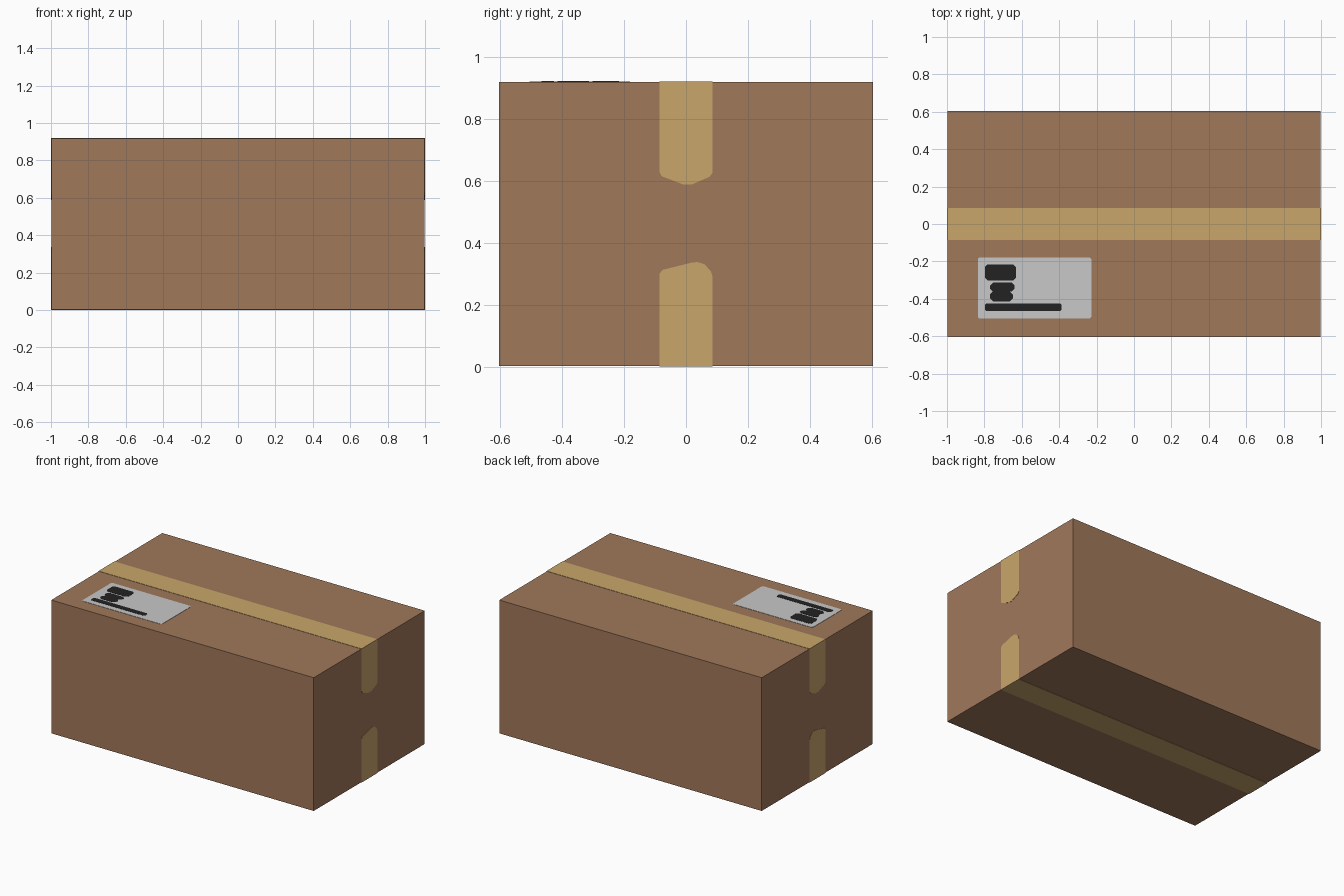
import bpy, bmesh
from mathutils import Vector

if "Cube" in bpy.data.objects:
    bpy.data.objects.remove(bpy.data.objects["Cube"])

L, W, H = 1.0, 0.603, 0.92      # half length, half width, height
T = 0.002                       # tape / label thickness
TAPE = 0.086                    # half tape width


def material(name, rgb):
    m = bpy.data.materials.new(name)
    lin = [((c / 255 + 0.055) / 1.055) ** 2.4 for c in rgb]
    m.diffuse_color = (*lin, 1)
    m.use_nodes = True
    m.node_tree.nodes["Principled BSDF"].inputs["Base Color"].default_value = m.diffuse_color
    return m


cardboard = material("cardboard brown", (160, 120, 90))
tan = material("tape tan", (201, 166, 107))
grey = material("label grey", (200, 200, 200))
black = material("ink black", (34, 34, 34))


def plate(name, points, offset, mat):
    """Thin slab: 3D outline pushed out along offset."""
    bm = bmesh.new()
    face = bm.faces.new([bm.verts.new(p) for p in points])
    ext = bmesh.ops.extrude_face_region(bm, geom=[face], use_keep_orig=True)
    verts = [v for v in ext["geom"] if isinstance(v, bmesh.types.BMVert)]
    bmesh.ops.translate(bm, verts=verts, vec=Vector(offset))
    bmesh.ops.recalc_face_normals(bm, faces=bm.faces)
    me = bpy.data.meshes.new(name)
    bm.to_mesh(me)
    bm.free()
    me.materials.append(mat)
    ob = bpy.data.objects.new(name, me)
    bpy.context.collection.objects.link(ob)
    return ob


def chamfered(x0, x1, y0, y1, c, z):
    return [(x0 + c, y0, z), (x1 - c, y0, z), (x1, y0 + c, z), (x1, y1 - c, z),
            (x1 - c, y1, z), (x0 + c, y1, z), (x0, y1 - c, z), (x0, y0 + c, z)]


def rect(x, y, z):
    return [(-x, -y, z), (x, -y, z), (x, y, z), (-x, y, z)]


# cardboard box
plate("box", rect(L - T, W, T), (0, 0, H - 2 * T), cardboard)

# tape along the top and bottom seams
plate("top_tape", rect(L, TAPE, H - T), (0, 0, T), tan)
plate("bottom_tape", rect(L, TAPE, 0), (0, 0, T), tan)

# torn tape ends folded down and up on both short sides
upper = [(-TAPE, H - T), (-TAPE, 0.628), (-0.078, 0.614), (-0.01, 0.588),
         (0.02, 0.588), (0.076, 0.612), (TAPE, 0.626), (TAPE, H - T)]
lower = [(-TAPE, T), (-TAPE, 0.298), (-0.076, 0.312), (0.02, 0.336),
         (0.038, 0.337), (0.06, 0.33), (0.08, 0.308), (TAPE, 0.29), (TAPE, T)]
for side, s in (("right", 1), ("left", -1)):
    for part, outline in (("upper", upper), ("lower", lower)):
        plate(f"{side}_{part}_tape_end", [(s * (L - T), y, z) for y, z in outline],
              (s * T, 0, 0), tan)

# shipping label on the top
plate("label", chamfered(-0.835, -0.228, -0.505, -0.18, 0.008, H - T), (0, 0, T), grey)

# printed marks on the label: x range, y range, corner cut
marks = [(-0.797, -0.632, -0.302, -0.216, 0.014),
         (-0.770, -0.638, -0.361, -0.313, 0.016),
         (-0.770, -0.648, -0.414, -0.361, 0.016),
         (-0.797, -0.387, -0.466, -0.426, 0.007)]
for i, (x0, x1, y0, y1, c) in enumerate(marks):
    plate(f"label_mark_{i + 1}", chamfered(x0, x1, y0, y1, c, H), (0, 0, 0.001), black)
